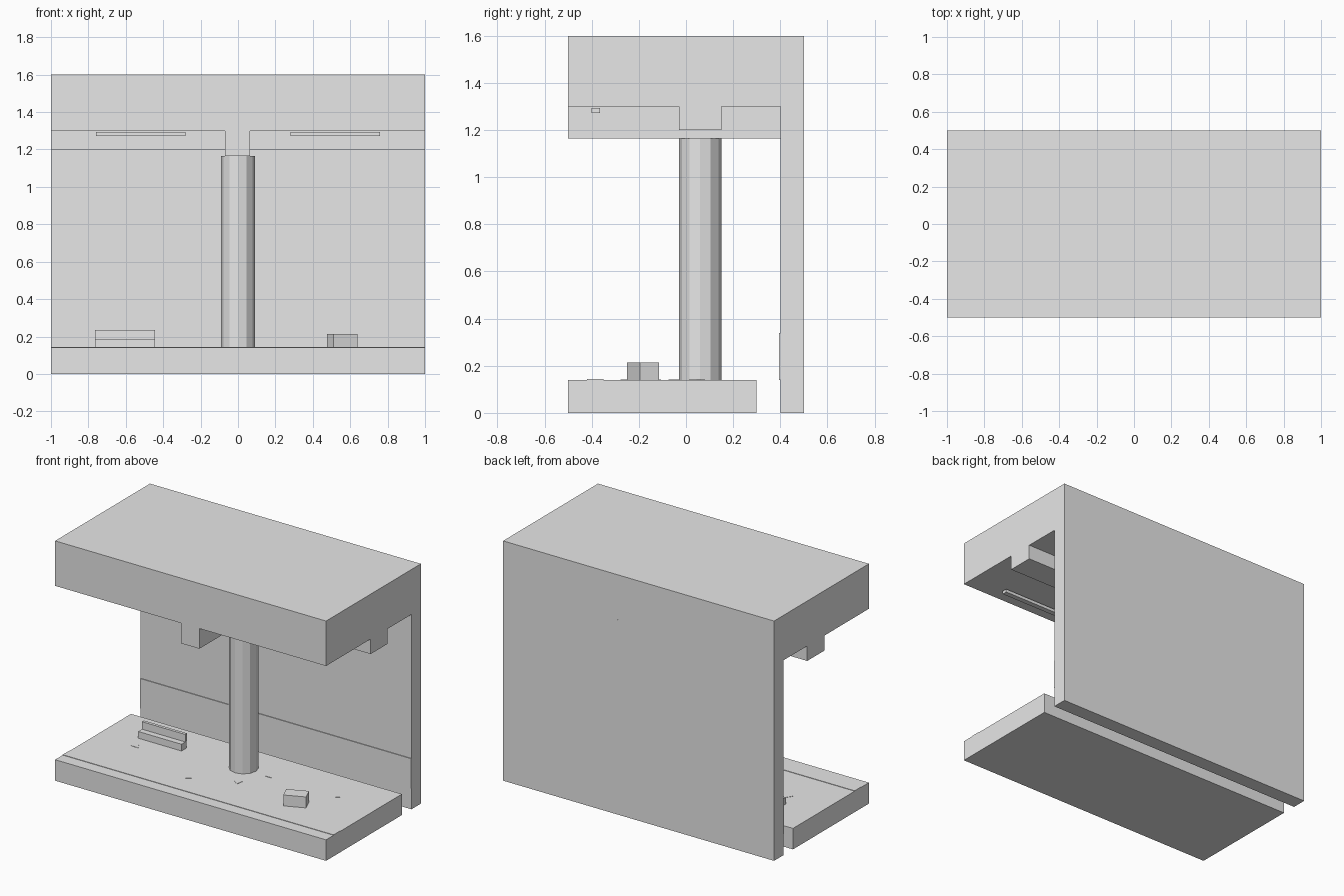
import bpy
import math

if "Cube" in bpy.data.objects:
    bpy.data.objects.remove(bpy.data.objects["Cube"])

grey = bpy.data.materials.new("light_grey")
grey.diffuse_color = (0.8, 0.8, 0.8, 1)
grey.use_nodes = True
grey.node_tree.nodes["Principled BSDF"].inputs["Base Color"].default_value = grey.diffuse_color


def finish(name):
    obj = bpy.context.object
    obj.name = name
    obj.data.materials.append(grey)
    return obj


def box(name, x, y, z, turn=0):
    """Box from (min, max) ranges, optionally turned about z."""
    bpy.ops.mesh.primitive_cube_add(
        size=1, location=[sum(r) / 2 for r in (x, y, z)],
        rotation=(0, 0, math.radians(turn)))
    obj = finish(name)
    obj.scale = [r[1] - r[0] for r in (x, y, z)]
    return obj


def prism(name, sides, radius, x, y, z, turn=0):
    bpy.ops.mesh.primitive_cylinder_add(
        vertices=sides, radius=radius, depth=z[1] - z[0],
        location=(x, y, sum(z) / 2), rotation=(0, 0, turn))
    return finish(name)


# Main structure
box("ceiling_slab", (-1, 1), (-0.5, 0.5), (1.3, 1.6))
box("back_wall", (-1, 1), (0.4, 0.5), (0, 1.3))
box("platform", (-1, 1), (-0.5, 0.3), (0, 0.14))

# Ceiling beams and central column
box("long_beam", (-1, 1), (-0.03, 0.15), (1.2, 1.3))
box("cross_beam", (-0.07, 0.065), (-0.5, 0.4), (1.165, 1.3))
prism("column", 12, 0.09, 0, 0.06, (0.14, 1.165))

# Ceiling lamps, mirrored left and right
for side in (-1, 1):
    a, b = sorted((side * 0.28, side * 0.76))
    box("ceiling_lamp", (a, b), (-0.4, -0.365), (1.272, 1.293))

# Raised bands on wall and platform
box("wall_band", (-1, 1), (0.395, 0.4), (0.14, 0.34))
box("edge_strip", (-1, 1), (-0.42, -0.35), (0.139, 0.143))

# Bench with backrest
box("bench_seat", (-0.765, -0.445), (0.04, 0.095), (0.14, 0.185))
box("bench_back", (-0.765, -0.445), (0.08, 0.1), (0.185, 0.235))

# Turned bin
box("bin", (0.487, 0.628), (-0.226, -0.139), (0.14, 0.213), turn=23)

# Scattered flat litter
for i, (x, y) in enumerate([(-0.71, -0.06), (-0.2, -0.25), (0.09, -0.13),
                            (0.2, 0.05), (0.69, 0.04)]):
    prism("litter", 3, 0.03, x, y, (0.139, 0.142), turn=i * 0.7)
